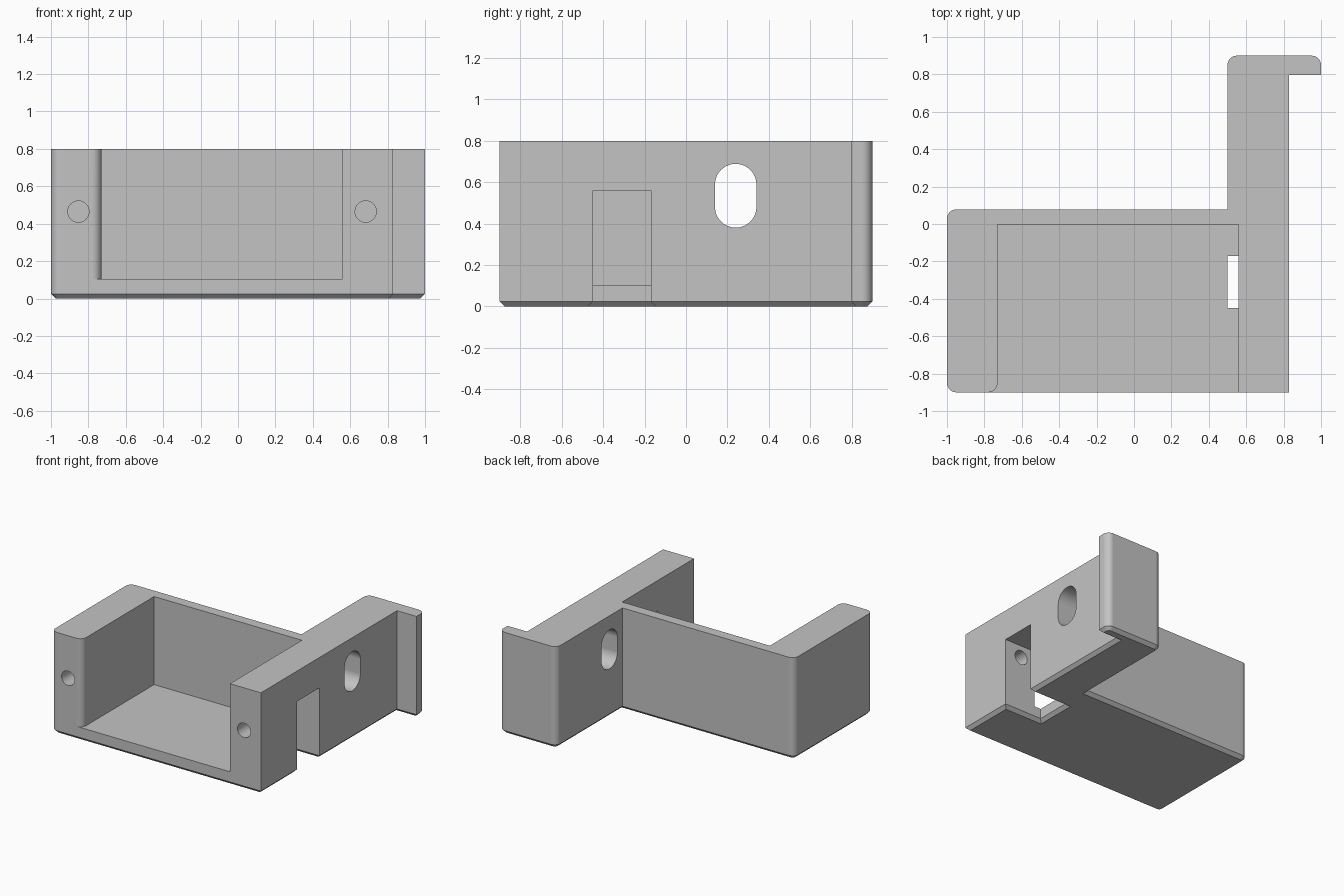
import bpy, bmesh, math
from mathutils import Vector

cube = bpy.data.objects.get("Cube")
if cube:
    bpy.data.objects.remove(cube, do_unlink=True)

BACK, FRONT, TOP, FLOOR = 0.9, -0.9, 0.8, 0.105
CHAMFER, ROUND, STEPS = 0.025, 0.05, 10


def outline(corners, inset=0.0):
    """Right-angled counterclockwise profile, moved inwards, corners rounded."""
    points = []
    for i, (x, y, r) in enumerate(corners):
        here = Vector((x, y))
        a = (here - Vector(corners[i - 1][:2])).normalized()
        b = (Vector(corners[(i + 1) % len(corners)][:2]) - here).normalized()
        here += inset * (Vector((-a.y, a.x)) + Vector((-b.y, b.x)))
        if r == 0:
            points.append(here)
            continue
        r -= inset
        for k in range(STEPS + 1):
            t = k / STEPS * math.pi / 2
            points.append(here - a * r * (1 - math.sin(t)) + b * r * (1 - math.cos(t)))
    return points


def loft(name, layers, place=lambda p, h: (p.x, p.y, h)):
    """Solid through a stack of (profile, height) layers."""
    bm = bmesh.new()
    rings = [[bm.verts.new(place(p, h)) for p in profile] for profile, h in layers]
    for low, high in zip(rings, rings[1:]):
        for i in range(len(low)):
            bm.faces.new((low[i - 1], low[i], high[i], high[i - 1]))
    bm.faces.new(rings[0])
    bm.faces.new(rings[-1])
    bmesh.ops.recalc_face_normals(bm, faces=bm.faces)
    mesh = bpy.data.meshes.new(name)
    bm.to_mesh(mesh)
    bm.free()
    obj = bpy.data.objects.new(name, mesh)
    bpy.context.collection.objects.link(obj)
    return obj


def slot_profile(r, half_length, x, y, n=40):
    """Circle, or upright rounded slot when half_length is not zero."""
    points = []
    for k in range(2 * n):
        t = math.pi * (k + 0.5 * (half_length > 0)) / n
        shift = half_length if math.sin(t) > 0 else -half_length
        points.append(Vector((x + r * math.cos(t), y + r * math.sin(t) + shift)))
    return points


# Body: tray and long side wall with a lip, chamfered underneath
plan = [(-1, FRONT, ROUND), (0.83, FRONT, 0), (0.83, 0.797, 0), (1, 0.797, 0),
        (1, BACK, ROUND), (0.5, BACK, ROUND), (0.5, 0.078, 0), (-1, 0.078, ROUND)]
body = loft("bracket_body", [(outline(plan, CHAMFER), 0), (outline(plan), CHAMFER),
                             (outline(plan), TOP)])

# Tray recess, open at the top and front, with one rounded mouth edge
left = -0.73
recess = [(0.56, -0.003, 0), (left, -0.003, 0), (left, FRONT, ROUND),
          (left - ROUND - 0.0002, FRONT, 0), (left - ROUND - 0.0002, FRONT - 0.1, 0),
          (0.56, FRONT - 0.1, 0)]
cutters = [loft("recess_cutter", [(outline(recess), FLOOR), (outline(recess), TOP + 0.1)])]

# Side notch, flared at the bottom edge
notch = [(0.5, -0.45, 0), (0.95, -0.45, 0), (0.95, -0.17, 0), (0.5, -0.17, 0)]
cutters.append(loft("notch_cutter", [(outline(notch, -2 * CHAMFER), -CHAMFER),
                                     (outline(notch), CHAMFER), (outline(notch), 0.56)]))

# Rounded opening through the side wall
opening = slot_profile(0.1, 0.054, 0.24, 0.535)
cutters.append(loft("opening_cutter", [(opening, 0.4), (opening, 0.95)],
                    lambda p, h: (h, p.x, p.y)))

# Screw holes in the front faces
for x in (-0.853, 0.683):
    hole = slot_profile(0.057, 0, x, 0.465, 20)
    cutters.append(loft("screw_hole_cutter", [(hole, FRONT - 0.1), (hole, -0.44)],
                        lambda p, h: (p.x, h, p.y)))

bpy.ops.object.select_all(action="DESELECT")
body.select_set(True)
bpy.context.view_layer.objects.active = body
for cutter in cutters:
    cutter.hide_render = True
    cut = body.modifiers.new(cutter.name, "BOOLEAN")
    cut.operation, cut.solver, cut.object = "DIFFERENCE", "EXACT", cutter
    bpy.ops.object.modifier_apply(modifier=cut.name)
    bpy.data.objects.remove(cutter, do_unlink=True)

# Smooth rounded edges, flat faces elsewhere
bpy.ops.object.shade_smooth_by_angle(angle=math.radians(30))
normals = body.modifiers.new("face_normals", "WEIGHTED_NORMAL")
normals.keep_sharp = True

# Plain grey
grey = bpy.data.materials.new("light_grey")
grey.use_nodes = True
colour = (0.55, 0.55, 0.55, 1)
grey.diffuse_color = colour
grey.node_tree.nodes["Principled BSDF"].inputs["Base Color"].default_value = colour
body.data.materials.clear()
body.data.materials.append(grey)
